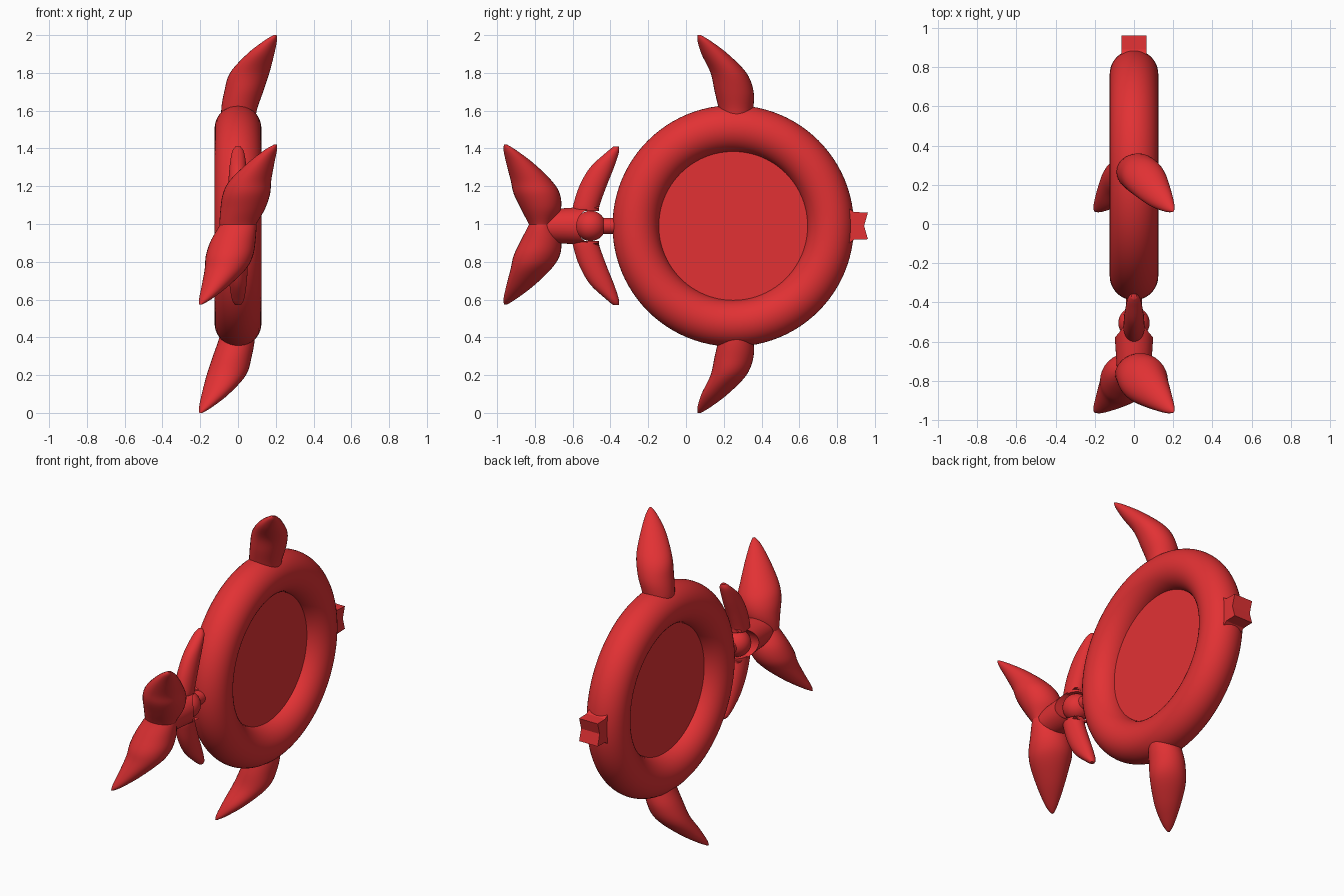
import bpy, bmesh, math
from mathutils import Matrix, Vector

if "Cube" in bpy.data.objects:
    bpy.data.objects.remove(bpy.data.objects["Cube"])

red = bpy.data.materials.new("red")
red.diffuse_color = (0.76, 0.031, 0.034, 1)
red.use_nodes = True
red.node_tree.nodes["Principled BSDF"].inputs["Base Color"].default_value = red.diffuse_color
ZC = 0.99  # height of the ring axis


def finish(ob, name, angle=40):
    ob.name = name
    ob.data.name = name
    ob.data.materials.clear()
    ob.data.materials.append(red)
    bpy.ops.object.select_all(action='DESELECT')
    ob.select_set(True)
    bpy.context.view_layer.objects.active = ob
    bpy.ops.object.shade_smooth_by_angle(angle=math.radians(angle))
    return ob


def from_bmesh(bm, name, angle=40):
    bmesh.ops.recalc_face_normals(bm, faces=bm.faces)
    me = bpy.data.meshes.new(name)
    bm.to_mesh(me)
    bm.free()
    ob = bpy.data.objects.new(name, me)
    bpy.context.collection.objects.link(ob)
    return finish(ob, name, angle)


def smooth_sections(keys, steps=5):
    """Catmull-Rom interpolation between key sections."""
    p = [Vector(k) for k in keys]
    p = [p[0]] + p + [p[-1]]
    out = []
    for i in range(1, len(p) - 2):
        a, b, c, d = p[i - 1:i + 3]
        for s in range(steps):
            t = s / steps
            out.append(0.5 * (2 * b + (c - a) * t + (2 * a - 5 * b + 4 * c - d) * t * t
                              + (3 * b - a - 3 * c + d) * t ** 3))
    return out + [p[-1]]


def loft(name, keys, flip_centre=None, turn=False, n=32):
    """Stack horizontal ellipses (cx, cy, z, rx, ry); optionally flip below flip_centre."""
    bm = bmesh.new()
    rings = []
    for cx, cy, z, rx, ry in smooth_sections(keys):
        if flip_centre is not None:
            z = 2 * flip_centre - z
        sx = -1 if turn else 1
        rings.append([bm.verts.new((sx * (cx + rx * math.cos(2 * math.pi * i / n)),
                                    cy + ry * math.sin(2 * math.pi * i / n), z)) for i in range(n)])
    for a, b in zip(rings, rings[1:]):
        for i in range(n):
            j = (i + 1) % n
            bm.faces.new((a[i], a[j], b[j], b[i]))
    bm.faces.new(rings[0])
    bm.faces.new(rings[-1])
    return from_bmesh(bm, name, 50)


def cylinder(name, axis, centre, r1, r2, depth, n=64):
    rot = Matrix.Rotation(math.pi / 2, 4, 'Y') if axis == 'X' else Matrix.Rotation(-math.pi / 2, 4, 'X')
    bm = bmesh.new()
    bmesh.ops.create_cone(bm, cap_ends=True, segments=n, radius1=r1, radius2=r2, depth=depth,
                          matrix=Matrix.Translation(centre) @ rot)
    return from_bmesh(bm, name)


# Main ring and the disc filling it
bpy.ops.mesh.primitive_torus_add(location=(0, 0.25, ZC), rotation=(0, math.pi / 2, 0),
                                 major_radius=0.515, minor_radius=0.124,
                                 major_segments=96, minor_segments=40)
finish(bpy.context.object, "ring", 60)
cylinder("centre_disc", 'X', (0, 0.25, ZC), 0.4, 0.4, 0.05, 96)

# Fins on the ring, the lower one turned half a circle about y
ring_fin = [(0.005, 0.265, 1.52, 0.085, 0.08), (0.005, 0.265, 1.60, 0.094, 0.09),
            (0.03, 0.255, 1.70, 0.103, 0.103), (0.062, 0.225, 1.80, 0.104, 0.095),
            (0.12, 0.152, 1.90, 0.072, 0.07), (0.172, 0.095, 1.97, 0.034, 0.034),
            (0.197, 0.07, 2.0, 0.008, 0.008)]
loft("upper_ring_fin", ring_fin)
loft("lower_ring_fin", ring_fin, 1.0, True)

# Larger fins at the end of the tail
tail_fin = [(0.0, -0.765, 0.96, 0.085, 0.055), (0.0, -0.765, 1.0, 0.097, 0.068),
            (0.025, -0.768, 1.08, 0.118, 0.106), (0.045, -0.79, 1.16, 0.125, 0.122),
            (0.066, -0.82, 1.23, 0.11, 0.108), (0.12, -0.878, 1.32, 0.072, 0.073),
            (0.172, -0.932, 1.39, 0.034, 0.034), (0.198, -0.955, 1.42, 0.008, 0.008)]
loft("upper_tail_fin", tail_fin)
loft("lower_tail_fin", tail_fin, 0.997, True)

# Curved horns above and below the socket
horn = [(0, -0.53, 1.07, 0.052, 0.07), (0, -0.527, 1.10, 0.054, 0.07),
        (0, -0.493, 1.20, 0.052, 0.072), (0, -0.444, 1.30, 0.045, 0.063),
        (0, -0.388, 1.38, 0.032, 0.033), (0, -0.37, 1.41, 0.014, 0.014)]
loft("upper_horn", horn)
loft("lower_horn", horn, ZC)

# Socket: tapered cylinder with a round saddle cut across it
socket = cylinder("tail_socket", 'Y', (0, -0.615, ZC), 0.085, 0.106, 0.31)
cutter = cylinder("socket_cutter", 'X', (0, -0.485, ZC), 0.094, 0.094, 0.5)
cutter.hide_render = True
mod = socket.modifiers.new("saddle", 'BOOLEAN')
mod.operation = 'DIFFERENCE'
mod.solver = 'EXACT'
mod.object = cutter
bpy.context.view_layer.objects.active = socket
bpy.ops.object.modifier_apply(modifier=mod.name)
bpy.data.objects.remove(cutter)
finish(socket, "tail_socket", 30)

# Ball joint and its stem
bm = bmesh.new()
bmesh.ops.create_uvsphere(bm, u_segments=40, v_segments=24, radius=0.08,
                          matrix=Matrix.Translation((0, -0.505, ZC)))
from_bmesh(bm, "ball_joint")
cylinder("joint_stem", 'Y', (0, -0.42, ZC), 0.042, 0.042, 0.12, 32)

# Five-pointed star block sunk into the far side of the ring
bm = bmesh.new()
sides = []
for x in (-0.064, 0.064):
    vs = []
    for i in range(10):
        r = 0.077 if i % 2 == 0 else 0.12
        a = math.pi * i / 5
        vs.append(bm.verts.new((x, 0.866 + r * math.cos(a), ZC + r * math.sin(a))))
    bm.faces.new(vs)
    sides.append(vs)
for i in range(10):
    j = (i + 1) % 10
    bm.faces.new((sides[0][i], sides[0][j], sides[1][j], sides[1][i]))
from_bmesh(bm, "star_block", 10)
